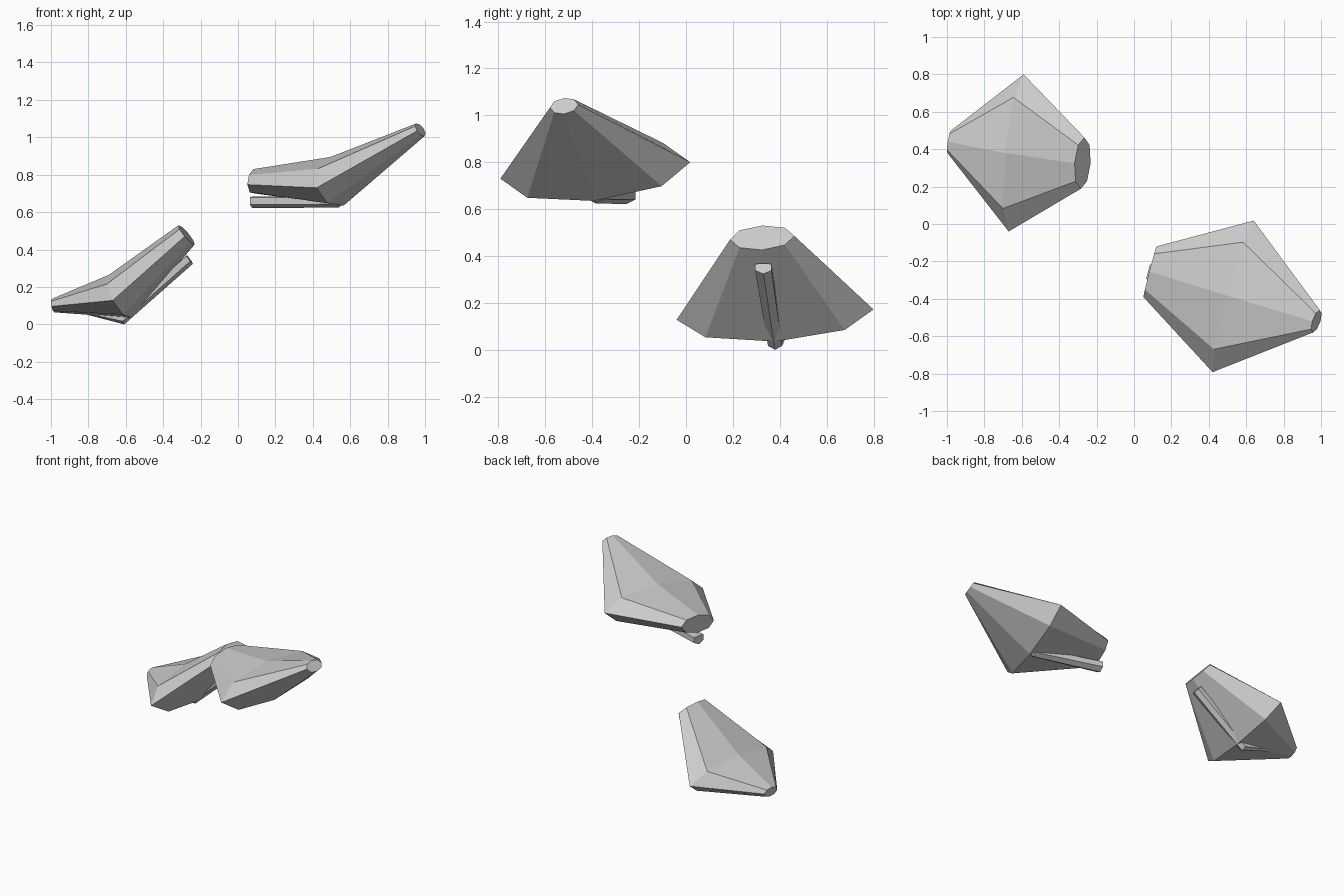
import bpy, bmesh, math
from mathutils import Vector

grey = bpy.data.materials.new("stone_grey")
grey.diffuse_color = (0.6, 0.6, 0.6, 1)


def loft(name, rings, sides, dent=1.0):
    """Skin elliptical rings (centre, half-width vector, half-height vector)."""
    bm = bmesh.new()
    loops = []
    for c, u, v in rings:
        c, u, v = Vector(c), Vector(u), Vector(v)
        loop = []
        for i in range(sides):
            a = math.pi / 2 + 2 * math.pi * i / sides
            r = dent if i == 0 else 1.0      # first point is the top one
            loop.append(bm.verts.new(c + (u * math.cos(a) + v * math.sin(a)) * r))
        loops.append(loop)
    for a, b in zip(loops, loops[1:]):
        for i in range(sides):
            j = (i + 1) % sides
            bm.faces.new((a[i], a[j], b[j], b[i]))
    bm.faces.new(loops[0])
    bm.faces.new(loops[-1])
    bmesh.ops.recalc_face_normals(bm, faces=bm.faces)
    me = bpy.data.meshes.new(name)
    bm.to_mesh(me)
    bm.free()
    me.materials.append(grey)
    ob = bpy.data.objects.new(name, me)
    bpy.context.collection.objects.link(ob)
    return ob


# Upper shard: blunt end, wide bent middle, narrow raised tip
loft("upper_shard", [
    ((0.085, -0.255, 0.765), (0.035, 0.135, 0.018), (-0.003, 0, 0.065)),
    ((0.53, -0.387, 0.765), (0.11, 0.405, 0.035), (-0.035, 0.005, 0.13)),
    ((0.975, -0.52, 1.04), (0.018, 0.06, 0.006), (-0.022, 0, 0.034)),
], 8)

# Thin rod under the upper shard, tapering to its tip
loft("upper_rod", [
    ((0.075, -0.255, 0.66), (0.012, 0.045, 0), (0, 0, 0.039)),
    ((0.53, -0.387, 0.66), (0.01, 0.035, 0), (-0.01, 0, 0.035)),
    ((0.978, -0.52, 1.035), (0.002, 0.006, 0), (-0.002, 0, 0.004)),
], 6, 0.6)

# Lower shard: narrow low tip, wide bent middle, blunt raised end
loft("lower_shard", [
    ((-0.988, 0.44, 0.10), (0.01, 0.06, 0.004), (-0.008, 0, 0.036)),
    ((-0.63, 0.38, 0.15), (0.04, 0.42, 0.022), (-0.06, 0, 0.115)),
    ((-0.275, 0.325, 0.478), (0.01, 0.137, 0.008), (-0.043, 0, 0.052)),
], 8)

# Thin rod under the lower shard
loft("lower_rod", [
    ((-0.98, 0.44, 0.10), (0.001, 0.006, 0), (0, 0, 0.004)),
    ((-0.62, 0.38, 0.033), (0.003, 0.035, 0), (-0.012, 0, 0.033)),
    ((-0.262, 0.33, 0.352), (0.004, 0.04, 0), (-0.021, 0, 0.028)),
], 6, 0.6)
